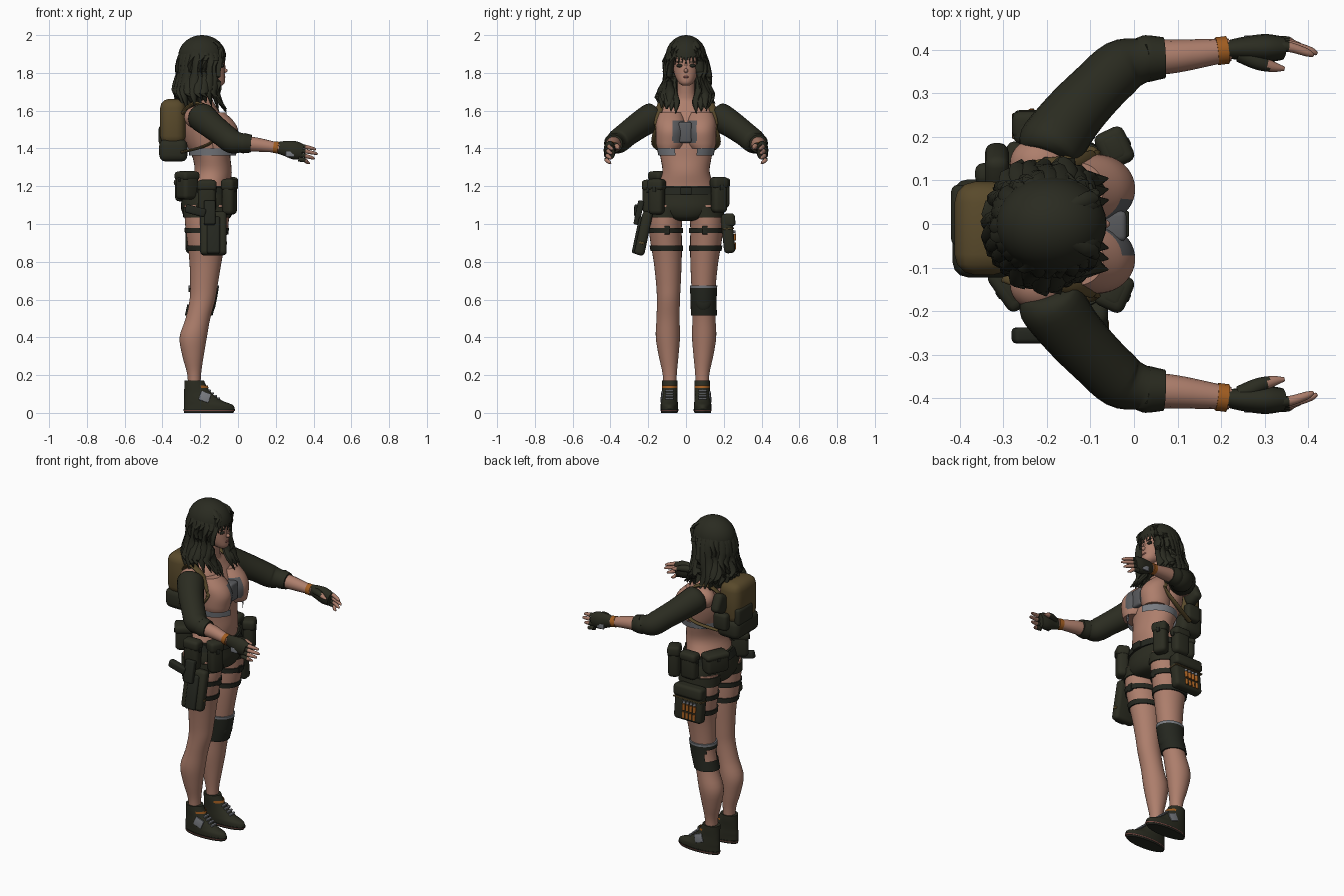
import bpy
import bmesh
import random
from math import sin, cos, pi, radians
from mathutils import Vector, Matrix, Euler

random.seed(4)
cube = bpy.data.objects.get("Cube")
if cube:
    bpy.data.objects.remove(cube, do_unlink=True)


def colour(name, r, g, b):
    mat = bpy.data.materials.new(name)
    mat.use_nodes = True
    mat.diffuse_color = (r, g, b, 1)
    shader = mat.node_tree.nodes["Principled BSDF"]
    shader.inputs["Base Color"].default_value = (r, g, b, 1)
    shader.inputs["Roughness"].default_value = .8
    return mat


skin = colour("skin", .42, .21, .15)
green = colour("dark olive cloth", .024, .025, .015)
hair = colour("dark hair", .023, .024, .015)
black = colour("dark gear", .018, .02, .014)
tan = colour("tan canvas", .1, .068, .024)
orange = colour("orange trim", .36, .11, .015)
grey = colour("grey fabric", .19, .2, .22)
slate = colour("slate fabric", .1, .103, .11)
lip = colour("lip red", .22, .08, .065)


def finish(name, bm, mat):
    bmesh.ops.recalc_face_normals(bm, faces=bm.faces)
    mesh = bpy.data.meshes.new(name)
    bm.to_mesh(mesh)
    bm.free()
    mesh.materials.append(mat)
    obj = bpy.data.objects.new(name, mesh)
    bpy.context.collection.objects.link(obj)
    return obj


def paint(obj, mat, rule):
    obj.data.materials.append(mat)
    for poly in obj.data.polygons:
        if rule(poly.center):
            poly.material_index = len(obj.data.materials) - 1


def spline(rows, steps):
    """Catmull-Rom rows of numbers."""
    rows = [Vector(r) for r in rows]
    ends = [rows[0]] + rows + [rows[-1]]
    out = []
    for a, b, c, d in zip(ends, ends[1:], ends[2:], ends[3:]):
        for k in range(steps):
            t = k / steps
            out.append(b + (c - a) * (t / 2) + (a * 2 - b * 5 + c * 4 - d) * (t * t / 2)
                       + (b * 3 - a - c * 3 + d) * (t ** 3 / 2))
    return out + [rows[-1]]


def skin_rings(name, rings, mat, caps=True):
    bm = bmesh.new()
    loops = [[bm.verts.new(p) for p in ring] for ring in rings]
    n = len(loops[0])
    for low, high in zip(loops, loops[1:]):
        for i in range(n):
            j = (i + 1) % n
            bm.faces.new((low[i], low[j], high[j], high[i]))
    if caps:
        bm.faces.new(loops[0])
        bm.faces.new(loops[-1])
    return finish(name, bm, mat)


def loft(name, rows, mat, steps=4, n=32, caps=True):
    """Stacked ellipses; each row is z, centre x, centre y, radius x, radius y."""
    turns = [2 * pi * i / n for i in range(n)]
    rings = [[(x + rx * cos(a), y + ry * sin(a), z) for a in turns]
             for z, x, y, rx, ry in spline(rows, steps)]
    return skin_rings(name, rings, mat, caps)


def tube(name, rows, mat, wide=1, tall=1, steps=4, n=14):
    """Ellipse swept along a path; each row is x, y, z, radius."""
    path = spline(rows, steps)
    rings = []
    for i, p in enumerate(path):
        along = (path[min(i + 1, len(path) - 1)] - path[max(i - 1, 0)]).xyz.normalized()
        side = along.cross(Vector((0, 0, 1))).normalized()
        up = side.cross(along)
        rings.append([p.xyz + p.w * (side * wide * cos(a) + up * tall * sin(a))
                      for a in (2 * pi * k / n for k in range(n))])
    return skin_rings(name, rings, mat)


def box(name, centre, size, mat, bevel=.012, turn=(0, 0, 0)):
    bm = bmesh.new()
    spin = Euler([radians(t) for t in turn]).to_matrix().to_4x4()
    bmesh.ops.create_cube(bm, size=1, matrix=Matrix.Translation(centre) @ spin
                          @ Matrix.Diagonal((*size, 1)))
    bmesh.ops.bevel(bm, geom=bm.edges[:], offset=bevel, segments=3, affect='EDGES', profile=.5)
    return finish(name, bm, mat)


def ball(name, centre, size, mat):
    bm = bmesh.new()
    bmesh.ops.create_uvsphere(bm, u_segments=32, v_segments=20, radius=1,
                              matrix=Matrix.Translation(centre) @ Matrix.Diagonal((*size, 1)))
    return finish(name, bm, mat)


def drop(obj, rule):
    bm = bmesh.new()
    bm.from_mesh(obj.data)
    gone = [f for f in bm.faces if rule(f.calc_center_median())]
    bmesh.ops.delete(bm, geom=gone, context='FACES')
    bm.to_mesh(obj.data)
    bm.free()


# Torso, chest and clothing
loft("torso", [(1.08, -.165, 0, .13, .18), (1.18, -.16, 0, .115, .16), (1.27, -.133, 0, .1, .126),
               (1.35, -.14, 0, .1, .135), (1.43, -.16, 0, .118, .15), (1.51, -.175, 0, .118, .16),
               (1.58, -.185, 0, .095, .155), (1.63, -.19, 0, .07, .11), (1.67, -.185, 0, .05, .055),
               (1.78, -.165, 0, .045, .045)], skin)
band = loft("chest_band", [(1.362, -.13, 0, .128, .146), (1.4, -.13, 0, .132, .154)], grey, caps=False)
drop(band, lambda c: c.x > -.06 and abs(c.y) < .065)
box("bandeau_middle", (-.06, -.005, 1.485), (.085, .07, .11), slate, .012)
loft("shorts", [(1.015, -.16, 0, .06, .03), (1.03, -.16, 0, .115, .13), (1.08, -.163, 0, .138, .195),
                (1.14, -.163, 0, .133, .19), (1.2, -.157, 0, .121, .165)], green)
loft("belt", [(1.155, -.16, 0, .138, .187), (1.195, -.157, 0, .131, .174)], black)
box("belt_buckle", (-.02, 0, 1.175), (.018, .06, .04), black, .005)

# Legs, leg straps, shoes
leg = [(.1, -.232, .086, .034, .036), (.2, -.232, .086, .036, .037), (.3, -.238, .092, .056, .052),
       (.4, -.237, .096, .072, .064), (.5, -.212, .095, .065, .061), (.6, -.188, .093, .068, .061),
       (.68, -.18, .093, .073, .065), (.8, -.172, .097, .085, .074), (.9, -.168, .105, .1, .083),
       (1, -.165, .11, .115, .088), (1.1, -.165, .1, .12, .09)]


def leg_band(name, s, low, high, grow, mat):
    def row(z):
        a, b = next((a, b) for a, b in zip(leg, leg[1:]) if z <= b[0])
        r = Vector(a).lerp(Vector(b), (z - a[0]) / (b[0] - a[0]))
        return (z, r[1], s * r[2], r[3] + grow, r[4] + grow)
    return loft(name, [row(low), row((low + high) / 2), row(high)], mat)


for s, side in ((1, "left"), (-1, "right")):
    loft(side + "_leg", [(z, x, s * y, rx, ry) for z, x, y, rx, ry in leg], skin)
    leg_band(side + "_shorts_hem", s, 1.035, 1.09, .008, green)
    for low in (.858, .952):
        leg_band(side + "_thigh_strap", s, low, low + .028, .007, black)
    box(side + "_strap_clip", (-.06, s * .1, .967), (.02, .03, .045), black, .004)
    loft(side + "_sole", [(0, -.155, s * .088, .13, .043), (.02, -.152, s * .088, .137, .048)], black, 1)
    loft(side + "_sole_trim", [(.009, -.153, s * .088, .135, .047), (.014, -.152, s * .088, .137, .048)],
         lip, 1)
    loft(side + "_shoe", [(.02, -.152, s * .088, .135, .046), (.042, -.157, s * .088, .13, .046),
                          (.06, -.18, s * .088, .107, .044), (.085, -.2, s * .088, .085, .042),
                          (.11, -.214, s * .087, .071, .041), (.145, -.226, s * .086, .058, .042),
                          (.172, -.232, s * .086, .052, .041)], green)
    trim = loft(side + "_ankle_trim", [(.132, -.22, s * .086, .064, .043), (.145, -.223, s * .086, .063, .044)],
                orange, 1)
    drop(trim, lambda c: c.x < -.2)
    for k in range(4):
        box(side + "_lace", (-.15 + .016 * k, s * .088, .118 - .014 * k), (.014, .045, .01), grey, .003)
    box(side + "_shoe_patch", (-.175, s * .128, .085), (.055, .009, .05), grey, .003, (s * 6, 20, 0))

knee = leg_band("knee_pad", 1, .515, .675, .008, black)
paint(knee, grey, lambda c: c.z > .664)
drop(knee, lambda c: c.x < -.235 and .57 < c.z < .63)
ball("knee_cap", (-.14, .093, .595), (.024, .045, .06), black)

# Breasts, arms, hands, backpack straps
for s, side in ((1, "left"), (-1, "right")):
    breast = loft(side + "_breast", [(1.4, -.09, s * .086, .078, .066), (1.43, -.088, s * .082, .084, .077),
                                     (1.49, -.086, s * .08, .088, .08), (1.54, -.1, s * .08, .08, .077),
                                     (1.59, -.125, s * .08, .055, .06)], skin, 6, 64)
    paint(breast, slate, lambda c: -.07 < c.y < .055 and 1.432 < c.z < 1.545 and c.x > -.07)
    ball(side + "_shoulder", (-.215, s * .14, 1.565), (.07, .06, .06), skin)
    tube(side + "_sleeve", [(-.205, s * .155, 1.578, .05), (-.195, s * .175, 1.568, .076),
                            (-.145, s * .245, 1.525, .071), (-.085, s * .31, 1.478, .066),
                            (-.03, s * .36, 1.437, .064), (.02, s * .377, 1.43, .051),
                            (.03, s * .38, 1.428, .054), (.07, s * .382, 1.425, .047)], green, n=20)
    tube(side + "_forearm", [(.03, s * .382, 1.425, .041), (.1, s * .386, 1.42, .038),
                             (.22, s * .4, 1.403, .026)], skin)
    tube(side + "_cuff", [(.19, s * .397, 1.407, .032), (.215, s * .4, 1.404, .032)], orange)
    tube(side + "_glove", [(.21, s * .4, 1.404, .031), (.25, s * .403, 1.4, .041),
                           (.3, s * .404, 1.39, .05), (.34, s * .404, 1.38, .042)], green, .65)
    box(side + "_glove_patch", (.275, s * .428, 1.37), (.045, .01, .03), grey, .003)
    for k, reach in enumerate((.412, .42, .405, .38)):
        z = 1.415 - .024 * k
        y = .407 + .004 * k
        finger = tube(side + "_finger", [(.32, s * y, z, .013), (.355, s * y, z - .006, .0115),
                                         (reach - .015, s * (y - .013), z - .016, .009),
                                         (reach, s * (y - .02), z - .021, .004)], skin, n=10)
        paint(finger, green, lambda c: c.x < .355)
    thumb = tube(side + "_thumb", [(.245, s * .392, 1.41, .021), (.285, s * .372, 1.413, .018),
                                   (.32, s * .361, 1.405, .012), (.345, s * .357, 1.398, .005)], skin, n=10)
    paint(thumb, green, lambda c: c.x < .31)
    tube(side + "_pack_strap", [(-.3, s * .09, 1.58, .018), (-.23, s * .125, 1.64, .02),
                                (-.14, s * .142, 1.6, .018), (-.09, s * .16, 1.5, .015),
                                (-.16, s * .168, 1.42, .014), (-.3, s * .12, 1.38, .014)], tan, 1, .5)

# Head and face
loft("head", [(1.733, -.105, 0, .02, .02), (1.75, -.118, 0, .048, .04), (1.79, -.142, 0, .072, .06),
              (1.84, -.16, 0, .088, .07), (1.9, -.17, 0, .092, .075), (1.96, -.18, 0, .06, .05)], skin)
ball("nose", (-.073, 0, 1.812), (.018, .011, .012), skin)
ball("nose_bridge", (-.079, 0, 1.83), (.012, .008, .028), skin)
ball("lips", (-.077, 0, 1.778), (.011, .018, .007), lip)
for s, side in ((1, "left"), (-1, "right")):
    ball(side + "_eye", (-.084, s * .032, 1.838), (.011, .019, .009), black)
    box(side + "_brow", (-.08, s * .033, 1.858), (.008, .036, .007), hair, .002)
    ball(side + "_ear", (-.165, s * .073, 1.825), (.02, .01, .03), skin)

# Hair: cap, back mass, hanging locks, neck locks and fringe
cap = ball("hair_cap", (-.19, 0, 1.885), (.127, .108, .115), hair)
drop(cap, lambda c: c.x > -.15 and c.z < 1.88)
loft("hair_back", [(1.61, -.25, 0, .035, .09), (1.68, -.235, 0, .075, .115), (1.78, -.235, 0, .085, .105),
                   (1.9, -.22, 0, .09, .1)], hair)
count = 23
for k in range(count):
    a = radians(44 + 272 * k / (count - 1))
    c, d = cos(a), sin(a)
    front = max(0, c)
    wave = random.uniform(-.014, .014)
    tip = random.uniform(1.59, 1.65)
    tube("hair_lock", [(-.19 + .07 * c, .06 * d, 1.97, .018), (-.19 + .116 * c, .1 * d, 1.89, .03),
                       (-.2 + .12 * c, .113 * d + wave, 1.78, .031),
                       (-.2 + .13 * c, .135 * d - wave, 1.69, .03),
                       (-.19 + (.12 + .07 * front) * c, (.15 - .03 * front) * d + wave, tip, .003)],
         hair, .8, .4, n=8)
for s in (1, -1):
    for k in range(3):
        tube("neck_lock", [(-.16, s * (.06 + .01 * k), 1.78, .015), (-.135, s * (.065 + .02 * k), 1.7, .025),
                           (-.095, s * (.05 + .025 * k), 1.645, .024),
                           (-.06, s * (.055 + .025 * k), 1.585 + .012 * k, .003)], hair, .8, .5, n=8)
for k in range(9):
    y = -.072 + .018 * k
    tube("fringe_lock", [(-.17, y * .4, 1.988, .012), (-.1, y * .85, 1.945, .017),
                         (-.073 - abs(y) * .35, y, 1.9, .015),
                         (-.07 - abs(y) * .4, y * 1.08, 1.848 + random.uniform(-.006, .01), .003)],
         hair, 1, .45, n=8)

# Backpack
box("backpack", (-.345, -.01, 1.54), (.135, .215, .245), tan, .048)
box("backpack_base", (-.342, -.01, 1.39), (.15, .225, .12), green, .035)
box("backpack_pocket", (-.4, .02, 1.47), (.04, .14, .1), green, .015)
box("backpack_side_pouch", (-.315, .125, 1.55), (.055, .1, .11), green, .022, (25, 0, 0))
box("backpack_lower_pouch", (-.32, .115, 1.44), (.09, .05, .1), green, .018)

# Belt pouches with flaps
pouches = [("right_front", (-.045, -.155, 1.145), (.065, .08, .19), -25),
           ("right_side", (-.165, -.2, 1.145), (.095, .06, .18), 0),
           ("right_back", (-.27, -.135, 1.205), (.095, .1, .15), 35),
           ("left_front", (-.045, .175, 1.155), (.065, .08, .19), 25),
           ("left_side", (-.165, .2, 1.165), (.1, .06, .16), 0),
           ("left_back", (-.275, .11, 1.18), (.08, .14, .12), -25)]
for name, (x, y, z), (w, d, h), turn in pouches:
    box(name + "_pouch", (x, y, z), (w, d, h), green, .022, (0, 0, turn))
    box(name + "_flap", (x, y, z + h * .33), (w + .008, d + .008, h * .32), green, .018, (0, 0, turn))
    box(name + "_buckle", (x, y, z + h * .2), (w + .013, .02, h * .15), black, .004, (0, 0, turn))

# Right thigh holster with pistol
box("holster", (-.13, -.225, .95), (.14, .055, .235), green, .02, (-12, 0, 0))
box("holster_plate", (-.13, -.248, .94), (.07, .04, .2), black, .012, (-12, 0, 0))
box("holster_trim", (-.13, -.235, .9), (.144, .03, .014), tan, .004, (-12, 0, 0))
box("pistol_slide", (-.15, -.25, 1.06), (.06, .032, .13), black, .008, (-12, 0, 0))
box("pistol_grip", (-.225, -.256, 1.07), (.11, .036, .045), black, .01, (0, 15, 0))

# Left thigh pouch with shells
box("thigh_pouch", (-.185, .222, .95), (.185, .06, .21), green, .02, (6, 0, 0))
box("thigh_pouch_flap", (-.185, .228, 1.02), (.19, .065, .07), green, .018, (6, 0, 0))
box("thigh_pouch_trim", (-.185, .225, .975), (.19, .06, .008), tan, .003, (6, 0, 0))
for k in range(4):
    x = -.235 + .024 * k
    for low in (.865, .912):
        tube("shell", [(x, .256, low, .01), (x + .001, .254, low + .036, .01)], orange, n=10)
    tube("shell_tip", [(x, .253, .952, .009), (x + .001, .252, .966, .009)], grey, n=10)

# Smooth shading with sharp edges kept
bpy.ops.object.select_all(action='DESELECT')
for obj in bpy.context.scene.objects:
    if obj.type == 'MESH':
        obj.select_set(True)
        bpy.context.view_layer.objects.active = obj
bpy.ops.object.shade_smooth_by_angle(angle=radians(40))
